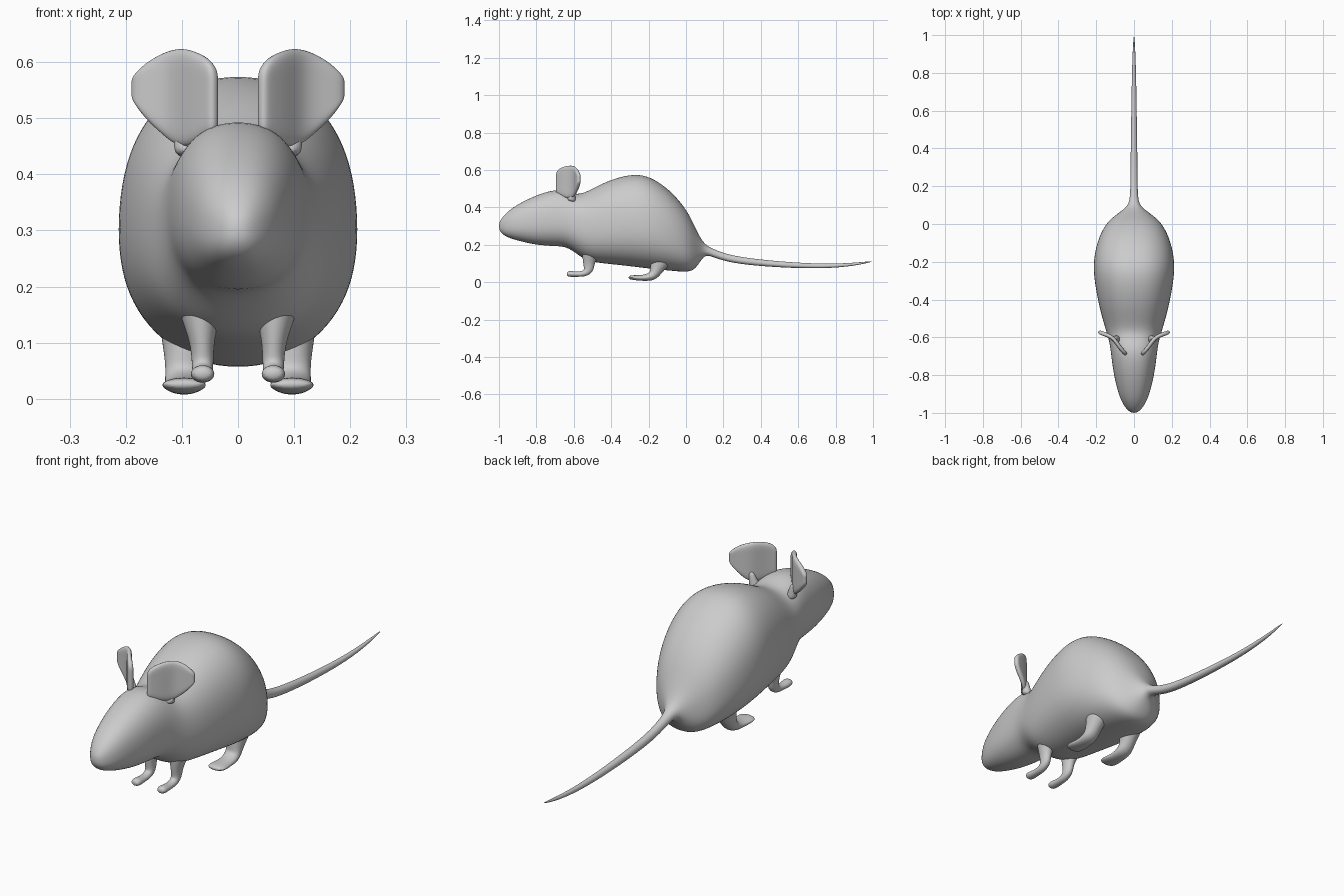
import bpy, bmesh
from math import cos, sin, pi
from mathutils import Vector

if "Cube" in bpy.data.objects:
    bpy.data.objects.remove(bpy.data.objects["Cube"])


def ring(c, tangent, rx, up, down, n, power):
    # one cross-section: x is sideways, "up" is perpendicular to x and the path
    side = Vector((1, 0, 0))
    upv = side.cross(tangent).normalized()
    pts = []
    for i in range(n):
        a = 2 * pi * i / n
        ca, sa = cos(a), sin(a)
        px = abs(ca) ** (2 / power) * (1 if ca >= 0 else -1)
        pz = abs(sa) ** (2 / power) * (1 if sa >= 0 else -1)
        pts.append(c + side * px * rx + upv * pz * (up if sa >= 0 else down))
    return pts


def finish(name, bm, mirror=False, solid=0, levels=2):
    bmesh.ops.recalc_face_normals(bm, faces=bm.faces)
    me = bpy.data.meshes.new(name)
    bm.to_mesh(me)
    bm.free()
    me.shade_smooth()
    ob = bpy.data.objects.new(name, me)
    bpy.context.collection.objects.link(ob)
    if solid:
        m = ob.modifiers.new("thickness", 'SOLIDIFY')
        m.thickness = solid
        m.offset = 0
    m = ob.modifiers.new("smooth", 'SUBSURF')
    m.levels = m.render_levels = levels
    if mirror:
        ob.modifiers.new("mirror", 'MIRROR').use_mirror_merge = False
    return ob


def loft(name, rings, **kw):
    bm = bmesh.new()
    rows = [[bm.verts.new(p) for p in r] for r in rings]
    n = len(rows[0])
    for a, b in zip(rows, rows[1:]):
        for i in range(n):
            j = (i + 1) % n
            bm.faces.new((a[i], a[j], b[j], b[i]))
    bm.faces.new(rows[0])
    bm.faces.new(rows[-1])
    return finish(name, bm, **kw)


def limb(name, path):
    # path entries: x, y, z, half width, half thickness
    pts = [Vector(p[:3]) for p in path]
    rings = []
    for i, p in enumerate(path):
        t = pts[min(i + 1, len(pts) - 1)] - pts[max(i - 1, 0)]
        t.x = 0
        rings.append(ring(pts[i], t, p[3], p[4], p[4], 12, 2))
    return loft(name, rings, mirror=True)


# Body, head and tail in one skin: y, bottom z, top z, half width
sections = [
    (-1.0, .285, .315, .012), (-.985, .258, .345, .036), (-.95, .238, .382, .061),
    (-.9, .222, .418, .083), (-.8, .198, .468, .108), (-.7, .192, .498, .121),
    (-.64, .19, .492, .128), (-.585, .152, .468, .142), (-.53, .112, .485, .160),
    (-.45, .1, .53, .182), (-.35, .09, .568, .203), (-.25, .078, .583, .217),
    (-.17, .068, .555, .213), (-.08, .06, .49, .192), (0, .053, .395, .152),
    (.04, .062, .315, .108), (.07, .1, .25, .066), (.1, .148, .203, .03),
    (.14, .137, .18, .021), (.22, .108, .148, .019), (.35, .09, .126, .018),
    (.55, .076, .107, .015), (.75, .073, .097, .012), (.9, .087, .104, .008),
    (1.0, .110, .114, .002)]
rings = []
for y, zb, zt, w in sections:
    k = .45
    zm = zb + (zt - zb) * k
    power = 2.3 if y < .08 else 2
    rings.append(ring(Vector((0, y, zm)), Vector((0, 1, 0)), w, zt - zm, zm - zb, 24, power))
loft("body_head_and_tail", rings)

# Front legs with feet
limb("front_legs", [
    (.068, -.50, .19, .05, .065), (.067, -.515, .14, .034, .043),
    (.064, -.52, .10, .022, .031), (.063, -.52, .065, .020, .028),
    (.063, -.54, .046, .019, .018), (.063, -.58, .042, .018, .013),
    (.063, -.62, .045, .024, .018), (.063, -.638, .045, .016, .011)])

# Hind legs with broad feet
limb("hind_legs", [
    (.085, -.12, .16, .06, .075), (.092, -.145, .10, .045, .05),
    (.096, -.162, .06, .034, .034), (.096, -.178, .03, .036, .026),
    (.096, -.23, .022, .034, .016), (.096, -.28, .025, .044, .014),
    (.096, -.308, .026, .032, .009)])

# Ears: curved sheets, columns of x, y, bottom z, top z
bm = bmesh.new()
columns = [(.038, -.692, .475, .585), (.052, -.68, .468, .608), (.078, -.65, .45, .622),
           (.103, -.612, .445, .627), (.13, -.592, .466, .62), (.165, -.58, .498, .6),
           (.19, -.57, .535, .572)]
rows = []
for x, y, zb, zt in columns:
    rows.append([bm.verts.new((x, y, zb + (zt - zb) * i / 4)) for i in range(5)])
for a, b in zip(rows, rows[1:]):
    for i in range(4):
        bm.faces.new((a[i], b[i], b[i + 1], a[i + 1]))
finish("ears", bm, mirror=True, solid=.022)

# Short stalks joining the ears to the head
limb("ear_stalks", [(.088, -.615, .43, .028, .03), (.096, -.607, .46, .018, .016),
                    (.105, -.603, .50, .014, .009)])
